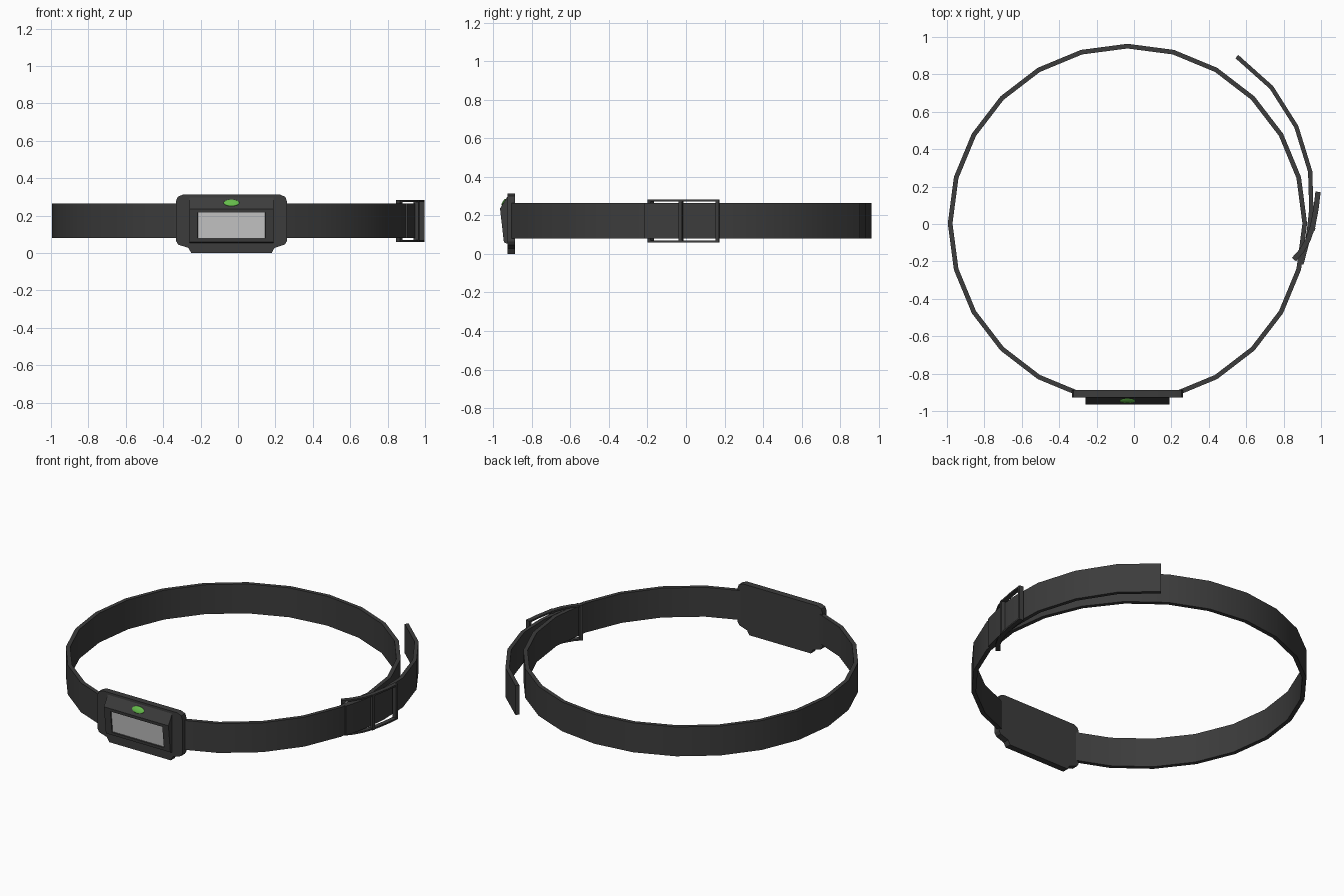
import bpy, bmesh, math
from mathutils import Vector

if "Cube" in bpy.data.objects:
    bpy.data.objects.remove(bpy.data.objects["Cube"], do_unlink=True)


def material(name, rgb):
    m = bpy.data.materials.new(name)
    m.use_nodes = True
    m.diffuse_color = (*rgb, 1)
    m.node_tree.nodes["Principled BSDF"].inputs["Base Color"].default_value = (*rgb, 1)
    return m


black = material("charcoal", (0.045, 0.045, 0.045))
lens_grey = material("lens grey", (0.60, 0.60, 0.60))
green = material("button green", (0.13, 0.50, 0.07))


def finish(name, bm, *mats):
    bmesh.ops.recalc_face_normals(bm, faces=bm.faces)
    me = bpy.data.meshes.new(name)
    bm.to_mesh(me)
    bm.free()
    ob = bpy.data.objects.new(name, me)
    bpy.context.collection.objects.link(ob)
    for m in mats:
        me.materials.append(m)
    bpy.context.view_layer.objects.active = ob
    ob.select_set(True)
    bpy.ops.object.shade_smooth_by_angle(angle=math.radians(30))
    ob.select_set(False)
    return ob


def add_strip(bm, path, thick, z0, z1):
    """Band of rectangular section following a plan-view path."""
    pts = [Vector(p) for p in path]
    rings = []
    for i, p in enumerate(pts):
        t = (pts[min(i + 1, len(pts) - 1)] - pts[max(i - 1, 0)]).normalized()
        n = Vector((t.y, -t.x)) * thick / 2
        a, b = p + n, p - n
        rings.append([bm.verts.new((q.x, q.y, z))
                      for q, z in ((a, z0), (a, z1), (b, z1), (b, z0))])
    for r, s in zip(rings, rings[1:]):
        for k in range(4):
            bm.faces.new((r[k], r[(k + 1) % 4], s[(k + 1) % 4], s[k]))
    bm.faces.new(rings[0])
    bm.faces.new(rings[-1][::-1])


def prism(outline, axis, start, depth):
    """Extrude a closed outline along x or y."""
    bm = bmesh.new()
    pos = (lambda u, z: (start, u, z)) if axis == "x" else (lambda u, z: (u, start, z))
    face = bm.faces.new([bm.verts.new(pos(u, z)) for u, z in outline])
    ext = bmesh.ops.extrude_face_region(bm, geom=[face])["geom"]
    move = (depth, 0, 0) if axis == "x" else (0, depth, 0)
    bmesh.ops.translate(bm, vec=move,
                        verts=[v for v in ext if isinstance(v, bmesh.types.BMVert)])
    bmesh.ops.recalc_face_normals(bm, faces=bm.faces)
    return bm


CX = -0.035
Z0, Z1 = 0.08, 0.265

# Head strap: a 24-sided loop, open where the lamp sits
bm = bmesh.new()
loop = [(CX + 0.948 * math.cos(math.radians(a)), 0.003 + 0.948 * math.sin(math.radians(a)))
        for a in range(-75, 256, 15)]
loop = [(CX + 0.2, -0.902)] + loop + [(CX - 0.2, -0.902)]
add_strip(bm, loop, 0.025, Z0, Z1)
finish("head_strap", bm, black)

# Loose strap end, running through the buckle and out behind
bm = bmesh.new()
add_strip(bm, [(0.895, -0.215), (0.925, -0.1), (0.936, -0.03), (0.948, 0.08),
               (0.942, 0.28), (0.868, 0.52), (0.735, 0.73), (0.55, 0.895)], 0.023, Z0, Z1)
finish("strap_tail", bm, black)

# Buckle: two curved rails joined by three bars
bm = bmesh.new()
rail = [(0.855, -0.19), (0.895, -0.145), (0.93, -0.085), (0.955, -0.015),
        (0.973, 0.08), (0.984, 0.172)]
for low in (0.06, 0.272):
    add_strip(bm, rail, 0.028, low, low + 0.01)
for bar in ([(0.855, -0.19), (0.868, -0.175)], [(0.952, -0.035), (0.957, -0.018)],
            [(0.982, 0.155), (0.984, 0.172)]):
    add_strip(bm, bar, 0.028, 0.06, 0.282)
finish("buckle", bm, black)

# Lamp back plate: mirrored outline, half given from bottom to top
half = [(0.215, 0.0), (0.23, 0.027), (0.285, 0.045), (0.297, 0.065),
        (0.297, 0.275), (0.288, 0.3), (0.26, 0.312)]
outline = [(CX + x, z) for x, z in half] + [(CX - x, z) for x, z in reversed(half)]
finish("lamp_back_plate", prism(outline, "y", -0.887, -0.04), black)

# Lamp housing: wedge with a recessed lens in its front face
side = [(-0.92, 0.05), (-0.945, 0.06), (-0.965, 0.235), (-0.925, 0.3), (-0.92, 0.3)]
bm = prism(side, "x", CX - 0.225, 0.45)
front = min(bm.faces, key=lambda f: f.calc_center_median().y)
bmesh.ops.inset_individual(bm, faces=[front], thickness=0.027)
for v in front.verts:
    v.co.x = CX + (v.co.x - CX) * 0.88
bmesh.ops.inset_individual(bm, faces=[front], thickness=0.002, depth=-0.006)
front.material_index = 1
finish("lamp_housing", bm, black, lens_grey)

# Power button: flattened dome lying on the sloped top
bpy.ops.mesh.primitive_uv_sphere_add(segments=20, ring_count=10, radius=1,
                                     location=(CX, -0.945, 0.268),
                                     rotation=(math.radians(58), 0, 0))
button = bpy.context.object
button.name = "power_button"
button.scale = (0.042, 0.021, 0.007)
button.data.materials.append(green)
bpy.ops.object.shade_smooth()
